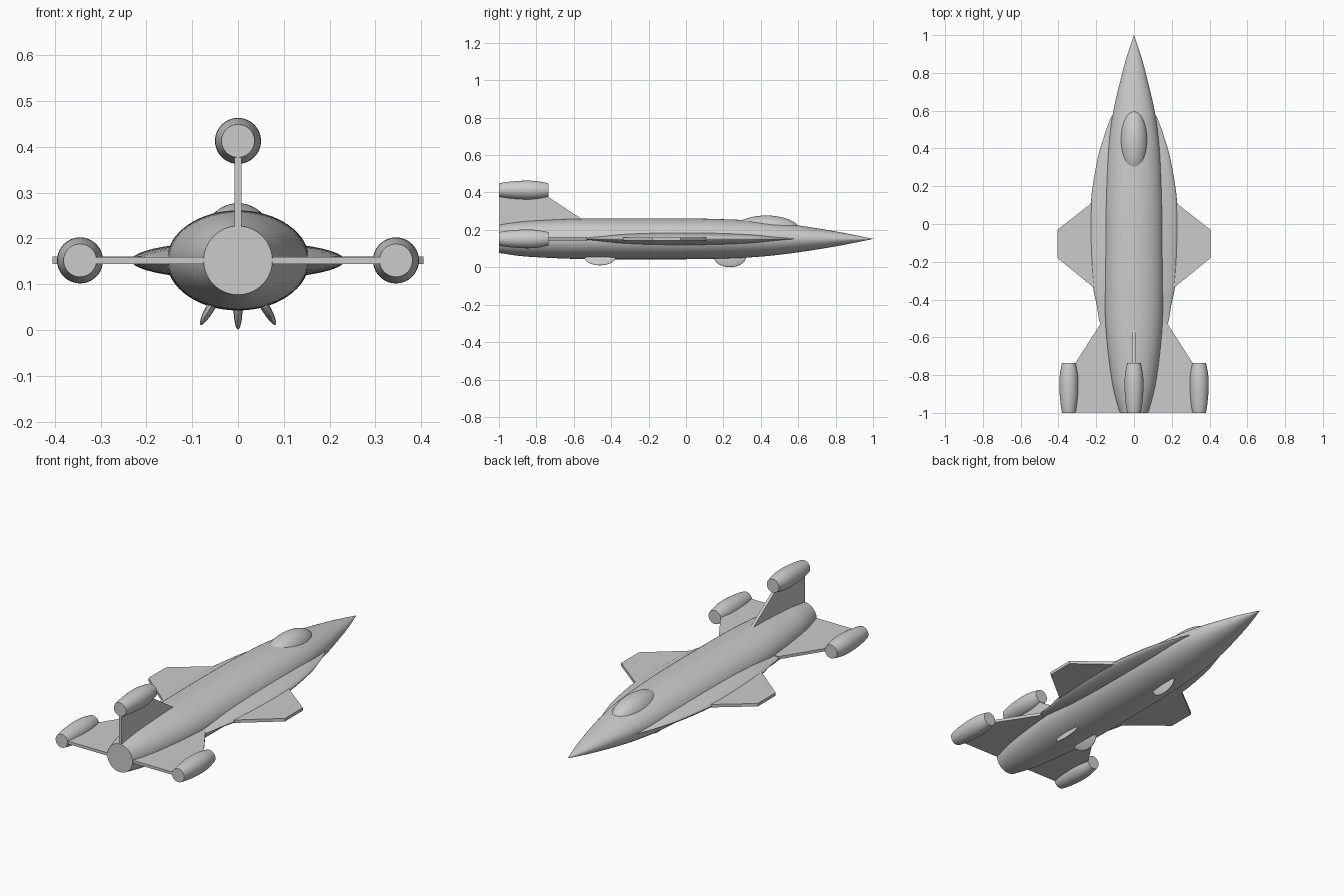
import bpy, bmesh, math
from mathutils import Vector, Matrix

if "Cube" in bpy.data.objects:
    bpy.data.objects.remove(bpy.data.objects["Cube"], do_unlink=True)

AXIS_Z = 0.152  # height of the fuselage centre line

grey = bpy.data.materials.new("hull grey")
grey.use_nodes = True
grey.diffuse_color = (0.6, 0.6, 0.6, 1)
grey.node_tree.nodes["Principled BSDF"].inputs["Base Color"].default_value = (0.6, 0.6, 0.6, 1)


def finish(name, bm, angle=40):
    bmesh.ops.recalc_face_normals(bm, faces=bm.faces)
    mesh = bpy.data.meshes.new(name)
    bm.to_mesh(mesh)
    bm.free()
    mesh.materials.append(grey)
    obj = bpy.data.objects.new(name, mesh)
    bpy.context.collection.objects.link(obj)
    bpy.ops.object.select_all(action="DESELECT")
    obj.select_set(True)
    bpy.context.view_layer.objects.active = obj
    bpy.ops.object.shade_smooth_by_angle(angle=math.radians(angle))
    return obj


def smooth_stations(points, steps=4):
    """Catmull-Rom curve through the stations."""
    pts = [Vector(p) for p in points]
    pts = [pts[0]] + pts + [pts[-1]]
    out = []
    for a, b, c, d in zip(pts, pts[1:], pts[2:], pts[3:]):
        for i in range(steps):
            t = i / steps
            out.append(0.5 * (2 * b + (c - a) * t + (2 * a - 5 * b + 4 * c - d) * t * t
                              + (3 * b - a - 3 * c + d) * t ** 3))
    return out + [pts[-1]]


def loft(name, stations, x=0, z=AXIS_Z, sides=48):
    """Capped body of elliptical rings; a station is (y, half width, half height)."""
    bm = bmesh.new()
    rings = []
    for y, rx, rz in smooth_stations(stations):
        rings.append([bm.verts.new((x + rx * math.cos(k * math.tau / sides), y,
                                    z + rz * math.sin(k * math.tau / sides)))
                      for k in range(sides)])
    for r, s in zip(rings, rings[1:]):
        for k in range(sides):
            n = (k + 1) % sides
            bm.faces.new((r[k], r[n], s[n], s[k]))
    bm.faces.new(rings[0])
    bm.faces.new(rings[-1])
    return finish(name, bm)


def plate(name, outline, thickness, to_3d):
    """Flat panel; to_3d places an outline point and its thickness offset."""
    bm = bmesh.new()
    low, high = [[bm.verts.new(to_3d(a, b, s * thickness / 2)) for a, b in outline]
                 for s in (-1, 1)]
    bm.faces.new(low)
    bm.faces.new(high)
    for k in range(len(low)):
        n = (k + 1) % len(low)
        bm.faces.new((low[k], low[n], high[n], high[k]))
    return finish(name, bm, 20)


def ellipsoid(name, centre, radii, tilt=0):
    bm = bmesh.new()
    bmesh.ops.create_uvsphere(bm, u_segments=40, v_segments=24, radius=1)
    bm.transform(Matrix.Translation(centre) @ Matrix.Rotation(tilt, 4, "Y")
                 @ Matrix.Diagonal((*radii, 1)))
    return finish(name, bm)


# Fuselage, with a flat round tail and a sharp nose
loft("fuselage", [
    (-1, .075, .075), (-.9, .103, .09), (-.8, .122, .098), (-.6, .146, .107),
    (-.4, .155, .109), (0, .155, .109), (.2, .15, .105), (.4, .137, .095),
    (.6, .109, .072), (.8, .062, .04), (.9, .034, .021), (1, .0005, .0005)], sides=64)

# Side strake, a shallow lens running through the fuselage
loft("side_strake", [
    (-.6, .13, .004), (-.53, .178, .009), (-.43, .197, .024), (-.33, .217, .034),
    (-.15, .23, .041), (.1, .23, .041), (.33, .196, .033), (.45, .163, .02),
    (.55, .128, .008), (.6, .1, .004)])

# Canopy
ellipsoid("canopy", (0, .43, .2), (.075, .175, .077))

# Wings, tailplanes and engine pods on both sides
pod = [(-1, .036, .036), (-.95, .044, .044), (-.87, .05, .05),
       (-.8, .048, .048), (-.735, .036, .036)]
for side, word in ((1, "left"), (-1, "right")):
    def flat(a, b, t, side=side):
        return (side * a, b, AXIS_Z + t)
    plate(word + "_wing", [(.05, .25), (.225, .11), (.405, -.03), (.405, -.18),
                           (.215, -.335), (.05, -.47)], .016, flat)
    plate(word + "_tailplane", [(.03, -.53), (.178, -.53), (.31, -.735), (.345, -.79),
                                (.345, -.998), (.03, -.998)], .015, flat)
    loft(word + "_engine_pod", pod, x=side * .345, sides=40)
    ellipsoid(word + "_rear_skid", (side * .056, -.46, .056), (.01, .085, .052),
              -side * math.radians(30))

# Tail fin with its engine pod, and the front skid
plate("tail_fin", [(-.53, .24), (-.735, .375), (-.79, .41), (-.998, .41), (-.998, .16),
                   (-.6, .16)], .016, lambda a, b, t: (t, a, b))
loft("top_engine_pod", pod, z=.413, sides=40)
ellipsoid("front_skid", (0, .235, .053), (.01, .085, .052))
